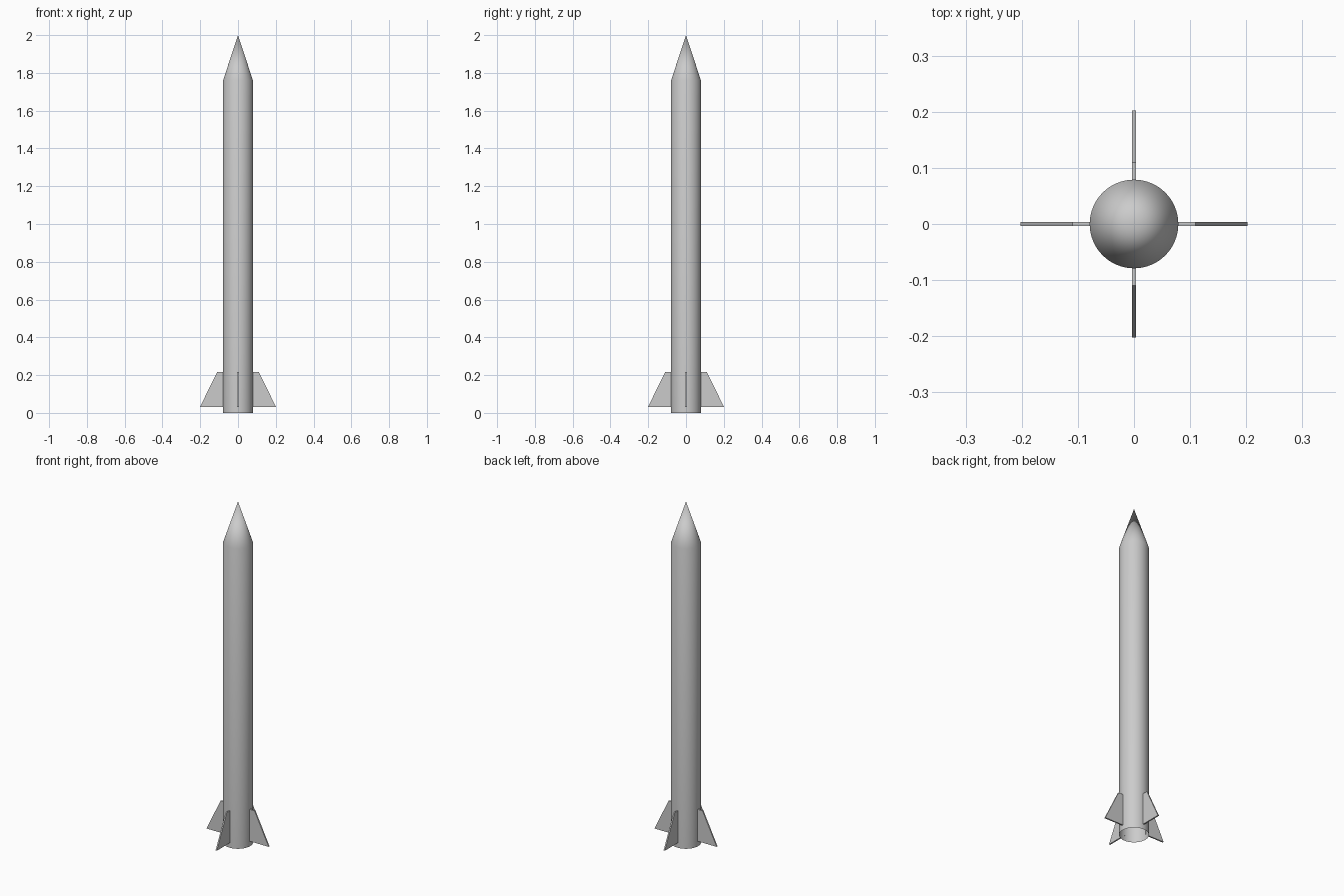
import bpy
import bmesh
from math import cos, sin, pi, radians

cube = bpy.data.objects.get("Cube")
if cube:
    bpy.data.objects.remove(cube, do_unlink=True)

RADIUS = 0.079
SHOULDER = 1.76
SIDES = 64

grey = bpy.data.materials.new("light grey")
grey.use_nodes = True
grey.diffuse_color = (0.6, 0.6, 0.6, 1)
grey.node_tree.nodes["Principled BSDF"].inputs["Base Color"].default_value = (0.6, 0.6, 0.6, 1)


def add_part(name, bm, smooth=False):
    bmesh.ops.recalc_face_normals(bm, faces=bm.faces)
    mesh = bpy.data.meshes.new(name)
    bm.to_mesh(mesh)
    bm.free()
    mesh.materials.append(grey)
    obj = bpy.data.objects.new(name, mesh)
    bpy.context.collection.objects.link(obj)
    if smooth:
        bpy.ops.object.select_all(action="DESELECT")
        obj.select_set(True)
        bpy.context.view_layer.objects.active = obj
        bpy.ops.object.shade_smooth_by_angle(angle=radians(30))
    return obj


# Hollow tube open at the tail, closed by a pointed nose
bm = bmesh.new()
rings = []
for z in (0, SHOULDER):
    rings.append([bm.verts.new((RADIUS * cos(2 * pi * i / SIDES),
                                RADIUS * sin(2 * pi * i / SIDES), z))
                  for i in range(SIDES)])
tip = bm.verts.new((0, 0, 2))
low, high = rings
for i in range(SIDES):
    j = (i + 1) % SIDES
    bm.faces.new((low[i], low[j], high[j], high[i]))
    bm.faces.new((high[i], high[j], tip))
add_part("rocket_body", bm, smooth=True)

# Four thin swept tail fins
FIN = [(RADIUS - 0.001, 0.03), (0.202, 0.03), (0.11, 0.217), (RADIUS - 0.001, 0.217)]
THICKNESS = 0.008
for k, side in enumerate(("left", "back", "right", "front")):
    bm = bmesh.new()
    face = bm.faces.new([bm.verts.new((x, -THICKNESS / 2, z)) for x, z in FIN])
    extruded = bmesh.ops.extrude_face_region(bm, geom=[face])["geom"]
    bmesh.ops.translate(bm, vec=(0, THICKNESS, 0),
                        verts=[g for g in extruded if isinstance(g, bmesh.types.BMVert)])
    fin = add_part(side + "_fin", bm)
    fin.rotation_euler.z = k * pi / 2
